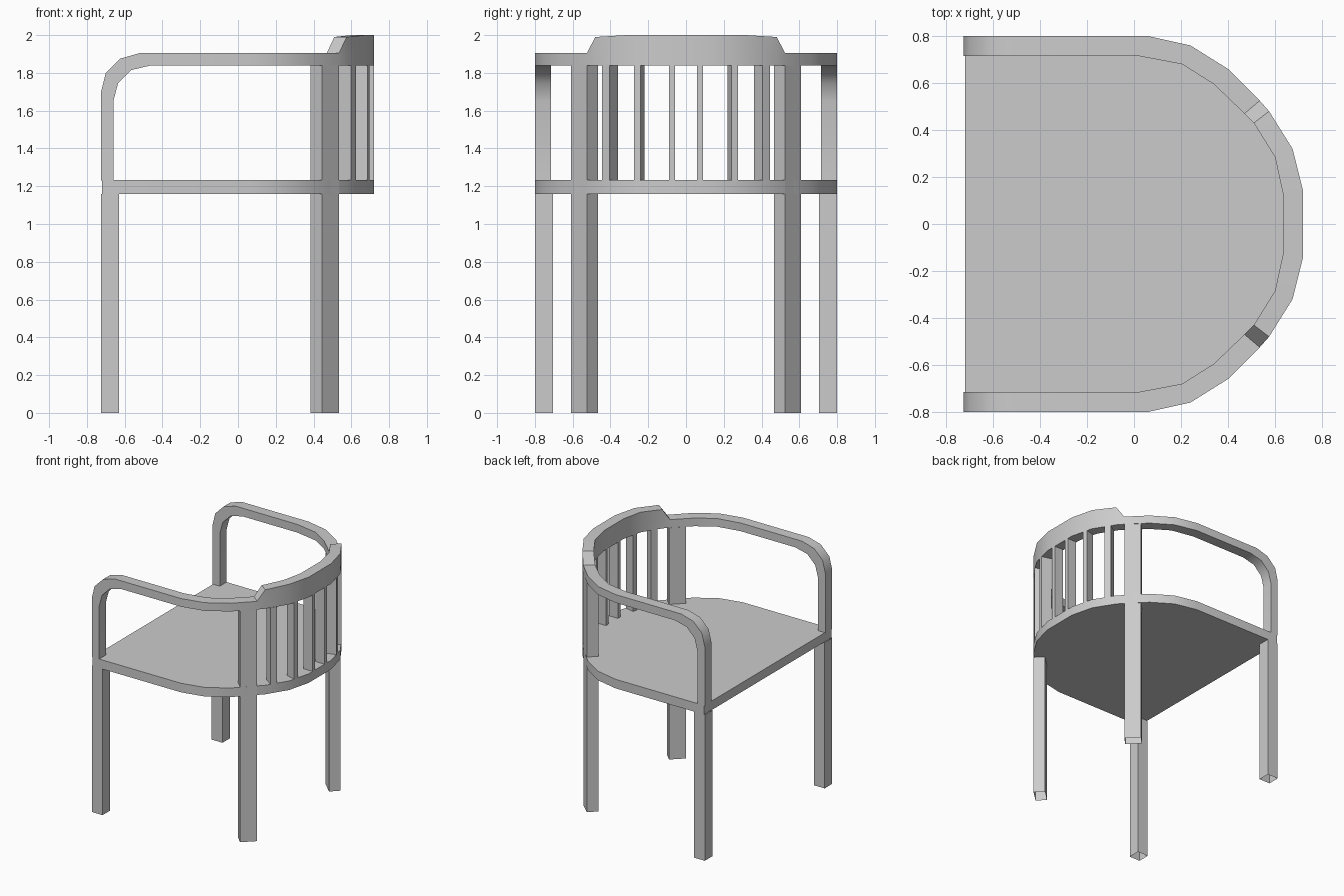
import bpy, bmesh, math
from mathutils import Vector

if "Cube" in bpy.data.objects:
    bpy.data.objects.remove(bpy.data.objects["Cube"])


def make_object(name, verts, faces, smooth=False, mirror=True):
    bm = bmesh.new()
    vs = [bm.verts.new(v) for v in verts]
    for f in faces:
        bm.faces.new([vs[i] for i in f])
    bmesh.ops.recalc_face_normals(bm, faces=bm.faces)
    mesh = bpy.data.meshes.new(name)
    bm.to_mesh(mesh)
    bm.free()
    ob = bpy.data.objects.new(name, mesh)
    bpy.context.collection.objects.link(ob)
    if mirror:
        mod = ob.modifiers.new("mirror", 'MIRROR')
        mod.use_axis = (False, True, False)
        mod.use_clip = True
    bpy.ops.object.select_all(action='DESELECT')
    ob.select_set(True)
    bpy.context.view_layer.objects.active = ob
    if mirror:
        bpy.ops.object.modifier_apply(modifier="mirror")
    if smooth:
        bpy.ops.object.shade_smooth_by_angle(angle=math.radians(40))
    return ob


def prism(name, pts, z0, z1, bottom=True, top=True, **kw):
    n = len(pts)
    verts = [(x, y, z) for z in (z0, z1) for x, y in pts]
    faces = [(i, (i + 1) % n, (i + 1) % n + n, i + n) for i in range(n)]
    if bottom:
        faces.append(tuple(range(n))[::-1])
    if top:
        faces.append(tuple(range(n, 2 * n)))
    return make_object(name, verts, faces, **kw)


# Seat: D-shaped slab
half = [(-0.72, 0.8), (0.06, 0.8), (0.24, 0.76), (0.40, 0.66),
        (0.575, 0.48), (0.675, 0.32), (0.72, 0.14)]
prism("seat", half + [(x, -y) for x, y in reversed(half)], 1.16, 1.232,
      mirror=False, smooth=True)

# Front legs, hollow at the foot
prism("front_legs", [(-0.725, 0.705), (-0.63, 0.705), (-0.63, 0.8), (-0.725, 0.8)],
      0, 1.16, bottom=False, top=False)

# Back legs: turned to follow the curve, running up to the rail
prism("back_legs", [(0.445, 0.61), (0.535, 0.525), (0.475, 0.465), (0.385, 0.55)],
      0, 1.84, bottom=False, top=False)

# Arm and back rail: sections of (outer xy, inner xy) with top and bottom heights
sections = []
bend = [((-0.725, 1.23), (-0.66, 1.23)), ((-0.725, 1.70), (-0.66, 1.65)),
        ((-0.70, 1.80), (-0.635, 1.745)), ((-0.625, 1.875), (-0.565, 1.815)),
        ((-0.52, 1.905), (-0.46, 1.84))]
for (xt, zt), (xb, zb) in bend:
    sections.append([(xt, 0.8, zt), (xt, 0.715, zt), (xb, 0.715, zb), (xb, 0.8, zb)])
plan = [(0.06, 0.8, 0.02, 0.715, 1.905), (0.24, 0.76, 0.205, 0.68, 1.905),
        (0.40, 0.66, 0.34, 0.595, 1.905), (0.535, 0.525, 0.47, 0.47, 1.905),
        (0.575, 0.48, 0.51, 0.43, 1.99), (0.675, 0.32, 0.60, 0.285, 2.0),
        (0.72, 0.14, 0.635, 0.125, 2.0), (0.72, 0.0, 0.635, 0.0, 2.0)]
for xo, yo, xi, yi, zt in plan:
    sections.append([(xo, yo, zt), (xi, yi, zt), (xi, yi, 1.84), (xo, yo, 1.84)])
verts = [v for s in sections for v in s]
faces = [(4 * i + k, 4 * i + (k + 1) % 4, 4 * i + 4 + (k + 1) % 4, 4 * i + 4 + k)
         for i in range(len(sections) - 1) for k in range(4)]
make_object("arm_and_back_rail", verts, faces, smooth=True)

# Back slats: outer face centre, angle and width, all set along the radius
for i, (x, y, deg, w) in enumerate([(0.72, 0.075, 0, 0.032), (0.691, 0.257, 15, 0.036),
                                    (0.612, 0.425, 34, 0.048)]):
    a = math.radians(deg)
    r = Vector((math.cos(a), math.sin(a)))
    t = Vector((-r.y, r.x)) * w / 2
    c = Vector((x, y))
    pts = [c + t, c - t, c - t - r * 0.08, c + t - r * 0.08]
    prism("back_slats_%d" % (i + 1), [tuple(p) for p in pts], 1.23, 1.84,
          bottom=False, top=False)
